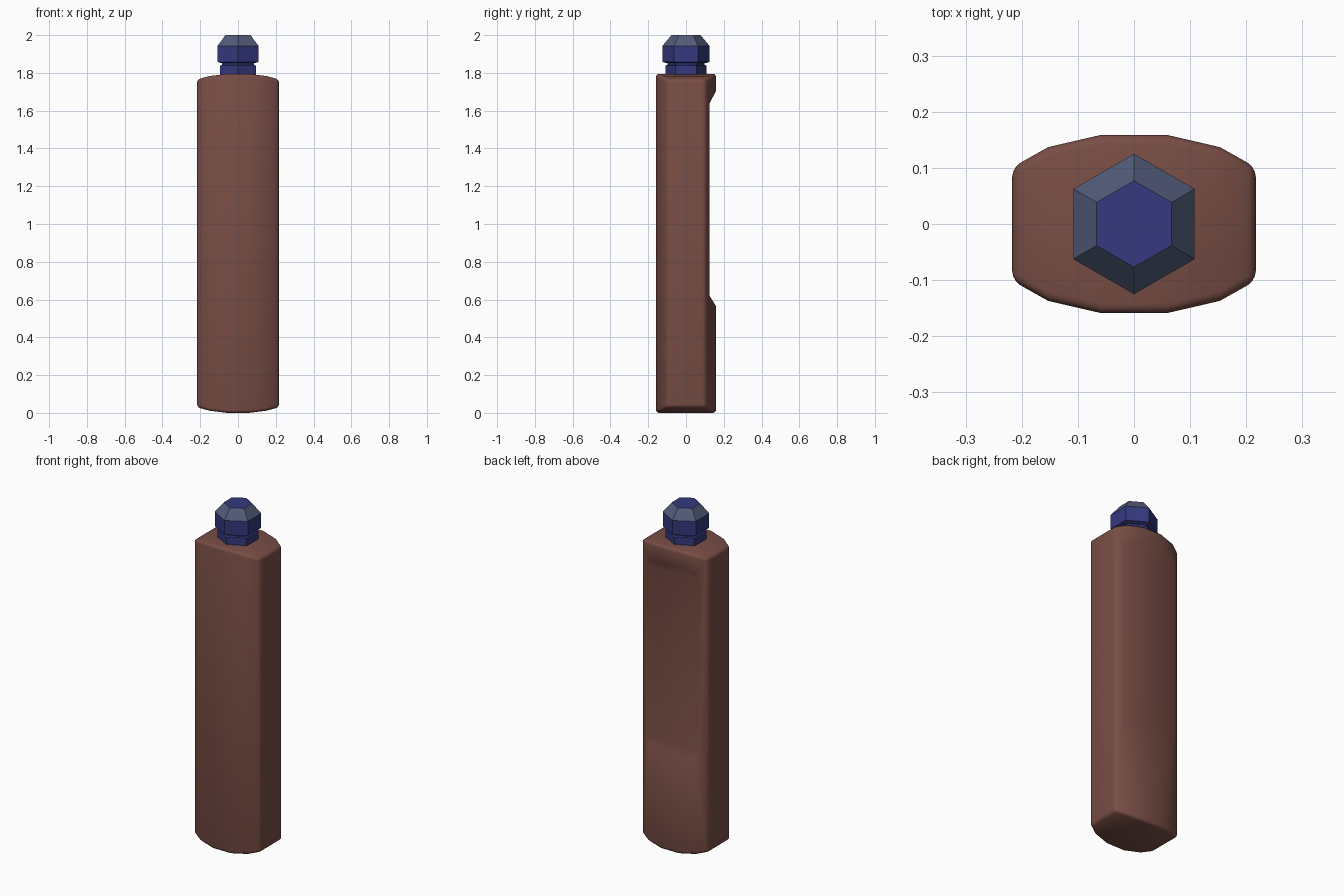
import bpy, bmesh, math

if "Cube" in bpy.data.objects:
    bpy.data.objects.remove(bpy.data.objects["Cube"])


def material(name, color):
    m = bpy.data.materials.new(name)
    m.diffuse_color = (*color, 1)
    m.use_nodes = True
    m.node_tree.nodes["Principled BSDF"].inputs["Base Color"].default_value = m.diffuse_color
    return m


def skin_rings(name, rings, mats, band_mats=()):
    """Join equal-length rings of points into a closed solid."""
    bm = bmesh.new()
    rows = [[bm.verts.new(p) for p in r] for r in rings]
    n = len(rows[0])
    for k, (a, b) in enumerate(zip(rows, rows[1:])):
        for i in range(n):
            j = (i + 1) % n
            f = bm.faces.new((a[i], a[j], b[j], b[i]))
            if band_mats:
                f.material_index = band_mats[k]
    bm.faces.new(rows[0])
    bm.faces.new(rows[-1])
    bmesh.ops.recalc_face_normals(bm, faces=bm.faces)
    mesh = bpy.data.meshes.new(name)
    bm.to_mesh(mesh)
    bm.free()
    ob = bpy.data.objects.new(name, mesh)
    bpy.context.collection.objects.link(ob)
    for m in mats:
        mesh.materials.append(m)
    return ob


brown = material("brown", (0.19, 0.075, 0.06))
blue = material("blue", (0.035, 0.04, 0.21))
slate = material("slate", (0.085, 0.105, 0.19))

# Body: arched rectangle sections along x (x, half depth, end drop)
half = [(0.217, 0.101, 0.03), (0.153, 0.137, 0.012), (0.058, 0.159, 0.0)]
stations = [(-x, y, d) for x, y, d in half] + half[::-1]
body = skin_rings("body", [
    [(x, -y, d), (x, y, d), (x, y, 1.795 - d), (x, -y, 1.795 - d)]
    for x, y, d in stations], [brown])
bevel = body.modifiers.new("soft_edges", "BEVEL")
bevel.width = 0.016
bevel.segments = 3
bevel.limit_method = "ANGLE"
bevel.angle_limit = math.radians(40)

# Back recess: sloped prism cut across the rear
recess = [(0.125, 0.62), (0.165, 0.555), (0.3, 0.555),
          (0.3, 1.715), (0.165, 1.715), (0.125, 1.64)]
cutter = skin_rings("recess_cutter",
                    [[(x, y, z) for y, z in recess] for x in (-0.4, 0.4)], [brown])
cut = body.modifiers.new("back_recess", "BOOLEAN")
cut.object = cutter
cut.operation = "DIFFERENCE"
cut.solver = "EXACT"

bpy.context.view_layer.objects.active = body
body.select_set(True)
for m in list(body.modifiers):
    bpy.ops.object.modifier_apply(modifier=m.name)
bpy.data.objects.remove(cutter)
bpy.ops.object.shade_smooth_by_angle(angle=math.radians(42))


def hexagon(r, z):
    return [(r * math.sin(i * math.pi / 3), r * math.cos(i * math.pi / 3), z)
            for i in range(6)]


# Neck and faceted cap
skin_rings("neck", [hexagon(r, z) for r, z in
                    [(0.109, 1.77), (0.109, 1.838), (0.098, 1.842), (0.098, 1.865)]],
           [blue])
skin_rings("cap", [hexagon(r, z) for r, z in
                   [(0.105, 1.852), (0.125, 1.858), (0.125, 1.943), (0.077, 2.0)]],
           [blue, slate], [0, 0, 1])
